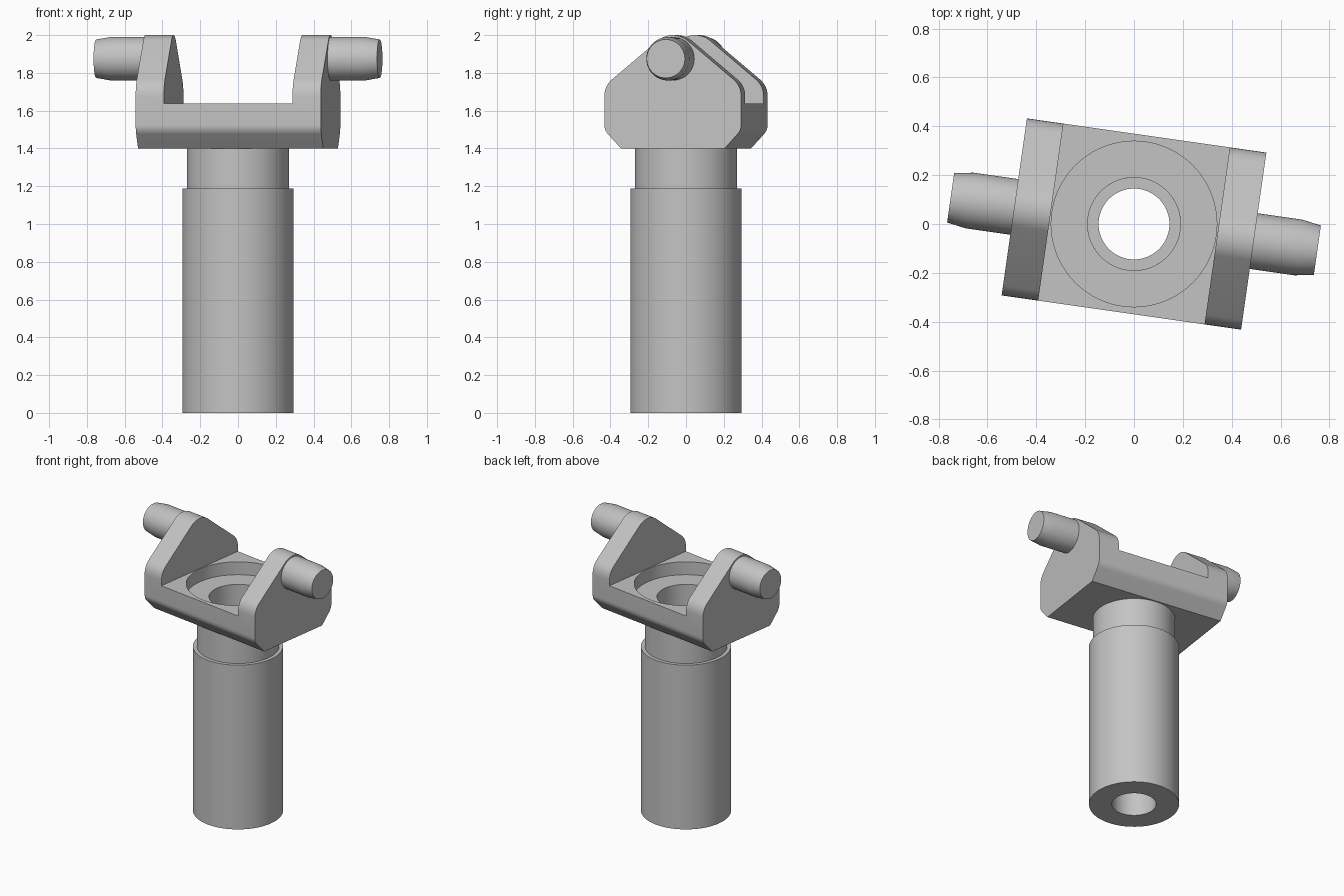
import bpy, bmesh
from math import sin, cos, pi, radians
from mathutils import Vector, Matrix

cube = bpy.data.objects.get("Cube")
if cube:
    bpy.data.objects.remove(cube, do_unlink=True)

TURN = radians(-8.13)        # yoke is turned on the stem
HALF_LEN, HALF_WID, CHEEK = 0.495, 0.366, 0.151
AXIS_Z, TOP_R, SLOPE = 1.875, 0.125, radians(40)
DECK_Z, BASE_Z = 1.638, 1.4

steel = bpy.data.materials.new("grey steel")
steel.use_nodes = True
GREY = (0.55, 0.55, 0.55, 1)
steel.diffuse_color = GREY
steel.node_tree.nodes["Principled BSDF"].inputs["Base Color"].default_value = GREY


def make(name, bm):
    bmesh.ops.recalc_face_normals(bm, faces=bm.faces)
    mesh = bpy.data.meshes.new(name)
    bm.to_mesh(mesh)
    bm.free()
    mesh.materials.append(steel)
    obj = bpy.data.objects.new(name, mesh)
    bpy.context.collection.objects.link(obj)
    return obj


def select(obj):
    bpy.ops.object.select_all(action='DESELECT')
    obj.select_set(True)
    bpy.context.view_layer.objects.active = obj


def smooth(obj):
    select(obj)
    bpy.ops.object.shade_smooth_by_angle(angle=radians(20))


def lathe(name, profile, segments=96):
    """Revolve a closed (radius, height) loop round z."""
    bm = bmesh.new()
    verts = [bm.verts.new((r, 0, z)) for r, z in profile]
    edges = [bm.edges.new((a, b)) for a, b in zip(verts, verts[1:] + verts[:1])]
    bmesh.ops.spin(bm, geom=verts + edges, cent=(0, 0, 0), axis=(0, 0, 1),
                   angle=2 * pi, steps=segments, use_duplicate=False)
    bmesh.ops.remove_doubles(bm, verts=bm.verts, dist=1e-5)
    return make(name, bm)


def fillet(start, corner, end, size, steps=6):
    """Points rounding a corner between two neighbours."""
    s, c, e = Vector(start), Vector(corner), Vector(end)
    a = c + (s - c).normalized() * size
    b = c + (e - c).normalized() * size
    return [tuple(a.lerp(c, t).lerp(c.lerp(b, t), t))
            for t in (i / steps for i in range(steps + 1))]


def cut(target, cutter):
    mod = target.modifiers.new("cut", 'BOOLEAN')
    mod.operation, mod.solver, mod.object = 'DIFFERENCE', 'EXACT', cutter
    select(target)
    bpy.ops.object.modifier_apply(modifier=mod.name)
    bpy.data.objects.remove(cutter, do_unlink=True)


def cylinder_cutter(radius, low, high):
    bm = bmesh.new()
    bmesh.ops.create_cone(bm, cap_ends=True, segments=96, radius1=radius, radius2=radius,
                          depth=high - low, matrix=Matrix.Translation((0, 0, (low + high) / 2)))
    return make("bore_cutter", bm)


# Hollow stem: wide sleeve, narrower neck, stepped bore
smooth(lathe("stem", [(0.145, 0), (0.295, 0), (0.295, 1.187), (0.27, 1.187),
                      (0.27, BASE_Z), (0.19, BASE_Z), (0.19, 1.19), (0.145, 1.19)]))

# Yoke: side profile extruded along its length
foot = (0.277, BASE_Z)
low = (HALF_WID, 1.497)
high = (HALF_WID, AXIS_Z + (TOP_R - HALF_WID * sin(SLOPE)) / cos(SLOPE))
shoulder = (TOP_R * sin(SLOPE), AXIS_Z + TOP_R * cos(SLOPE))
half = [foot] + fillet(foot, low, high, 0.03) + fillet(low, high, shoulder, 0.055)
STEPS = 10
half += [(TOP_R * sin(SLOPE * (1 - i / STEPS)), AXIS_Z + TOP_R * cos(SLOPE * (1 - i / STEPS)))
         for i in range(STEPS + 1)]
outline = half + [(-y, z) for y, z in reversed(half[:-1])]

bm = bmesh.new()
face = bm.faces.new([bm.verts.new((-HALF_LEN, y, z)) for y, z in outline])
out = bmesh.ops.extrude_face_region(bm, geom=[face])
bmesh.ops.translate(bm, vec=(2 * HALF_LEN, 0, 0),
                    verts=[v for v in out["geom"] if isinstance(v, bmesh.types.BMVert)])
yoke = make("yoke", bm)

# Gap between the cheeks
bm = bmesh.new()
bmesh.ops.create_cube(bm, size=1, matrix=Matrix.Translation((0, 0, DECK_Z + 0.5))
                      @ Matrix.Diagonal((2 * (HALF_LEN - CHEEK), 2, 1, 1)))
cut(yoke, make("gap_cutter", bm))

# Round recess and bore in the deck
cut(yoke, cylinder_cutter(0.339, 1.545, 1.8))
cut(yoke, cylinder_cutter(0.19, 1.3, 1.7))
yoke.rotation_euler.z = TURN
smooth(yoke)

# Tapered trunnion pins on the outer faces
for side, name in ((1, "left_pin"), (-1, "right_pin")):
    pin = lathe(name, [(0, 0.48), (0.115, 0.48), (0.115, 0.68), (0.102, 0.758), (0, 0.758)], 64)
    pin.data.transform(Matrix.Translation((0, 0, AXIS_Z)) @ Matrix.Rotation(side * pi / 2, 4, 'Y'))
    pin.rotation_euler.z = TURN
    smooth(pin)
